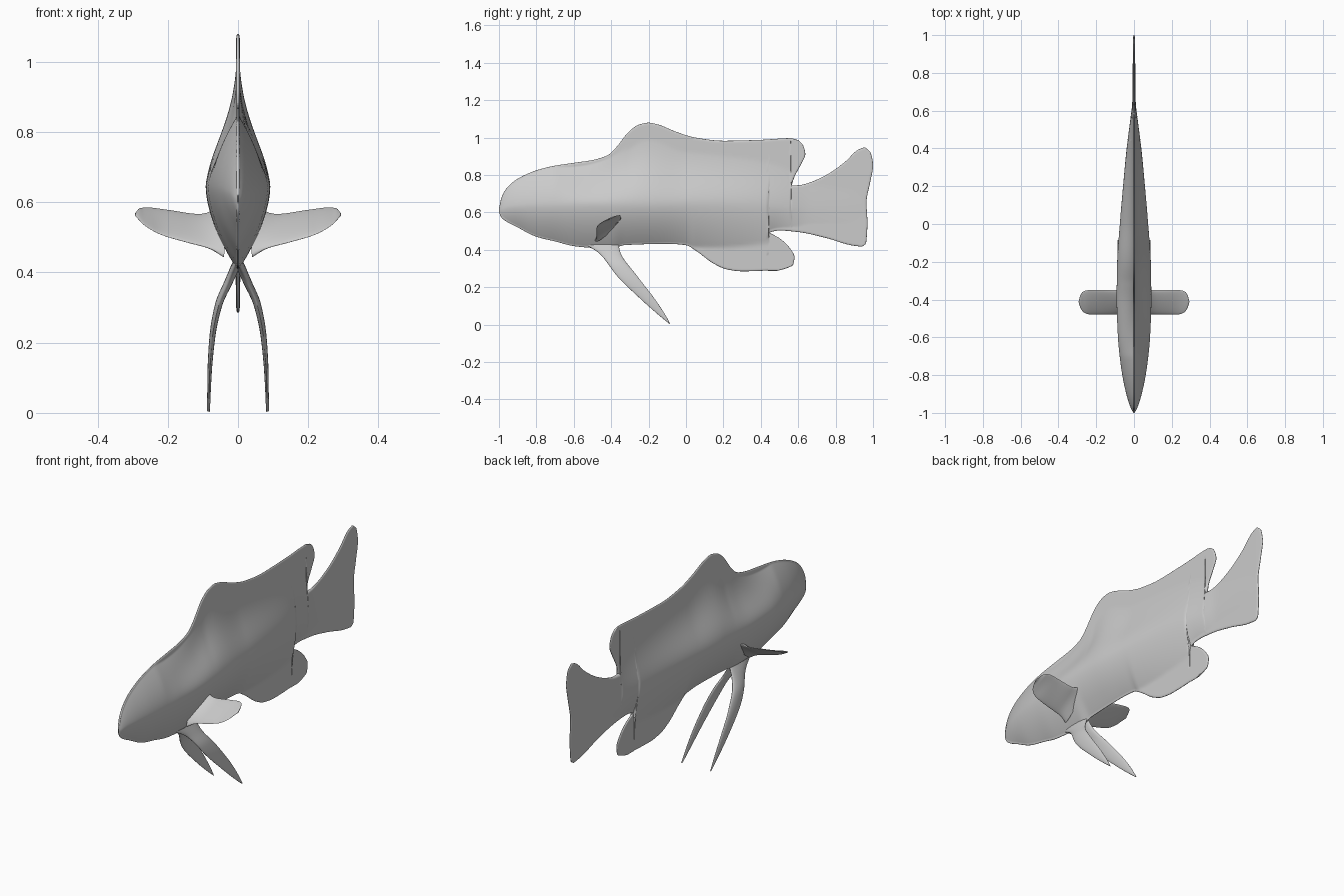
import bpy, bmesh, math
from mathutils import Vector

if "Cube" in bpy.data.objects:
    bpy.data.objects.remove(bpy.data.objects["Cube"])

grey = bpy.data.materials.new("plain_grey")
grey.diffuse_color = (0.6, 0.6, 0.6, 1)
grey.use_nodes = True
grey.node_tree.nodes["Principled BSDF"].inputs["Base Color"].default_value = grey.diffuse_color


def curve(*pts):
    """Smooth monotone curve through (x, value) points."""
    n = len(pts)
    d = [(pts[i + 1][1] - pts[i][1]) / (pts[i + 1][0] - pts[i][0]) for i in range(n - 1)]
    m = [d[0]] + [0 if a * b <= 0 else 2 * a * b / (a + b) for a, b in zip(d, d[1:])] + [d[-1]]

    def f(x):
        x = min(max(x, pts[0][0]), pts[-1][0])
        i = 0
        while i < n - 2 and x > pts[i + 1][0]:
            i += 1
        h = pts[i + 1][0] - pts[i][0]
        t = (x - pts[i][0]) / h
        return ((1 + 2 * t) * (1 - t) ** 2 * pts[i][1] + t * (1 - t) ** 2 * h * m[i]
                + t * t * (3 - 2 * t) * pts[i + 1][1] + t * t * (t - 1) * h * m[i + 1])
    return f


def sheet(name, point, half, ss, normal=(1, 0, 0), rows=36):
    """Two-sided skin: point(s, v) is the middle surface, half(s, v, p) its half thickness."""
    bm = bmesh.new()
    vs = [0.5 - 0.5 * math.cos(math.pi * j / rows) for j in range(rows + 1)]
    nrm = Vector(normal).normalized()
    for side in (1, -1):
        grid = []
        for s in ss:
            row = []
            for v in vs:
                p = Vector(point(s, v))
                row.append(bm.verts.new(p + nrm * side * half(s, v, p)))
            grid.append(row)
        for a, b in zip(grid, grid[1:]):
            for j in range(rows):
                q = (a[j], b[j], b[j + 1], a[j + 1])
                bm.faces.new(q if side > 0 else q[::-1])
    bmesh.ops.remove_doubles(bm, verts=bm.verts, dist=0.0002)
    bmesh.ops.recalc_face_normals(bm, faces=bm.faces)
    me = bpy.data.meshes.new(name)
    bm.to_mesh(me)
    bm.free()
    me.materials.append(grey)
    ob = bpy.data.objects.new(name, me)
    bpy.context.collection.objects.link(ob)
    bpy.context.view_layer.objects.active = ob
    ob.select_set(True)
    bpy.ops.object.shade_smooth_by_angle(angle=math.radians(50))
    ob.select_set(False)
    return ob


def steps(a, b, n):
    return [a + (b - a) * i / n for i in range(n + 1)]


def tip_steps(n):
    return [math.sin(math.pi / 2 * i / n) for i in range(n + 1)]


# Silhouette of the body with the front of the dorsal and anal fins
top = curve((-1, .62), (-.985, .685), (-.95, .74), (-.9, .78), (-.8, .825), (-.7, .85), (-.6, .865),
            (-.5, .88), (-.42, .905), (-.38, .94), (-.3, 1.037), (-.25, 1.07), (-.2, 1.08),
            (-.15, 1.07), (-.05, 1.03), (.05, 1.0), (.2, .983), (.4, .988), (.56, .997), (.563, .745),
            (.6, .745), (.65, .756), (.75, .80), (.85, .87), (.92, .935), (.96, .95))
bottom = curve((-1, .60), (-.985, .57), (-.9, .52), (-.8, .47), (-.7, .445), (-.6, .42), (-.5, .41),
               (-.4, .405), (-.33, .425), (-.1, .432), (0, .425), (.05, .397), (.15, .325), (.22, .295),
               (.3, .285), (.44, .29), (.443, .49), (.5, .503), (.6, .495), (.75, .463), (.88, .425),
               (.95, .415))
# Half width of the body, its widest height, and the root lines of the fins
width = curve((-1, .002), (-.985, .012), (-.95, .026), (-.9, .041), (-.8, .062), (-.7, .076), (-.6, .085),
              (-.4, .092), (-.2, .089), (0, .075), (.2, .058), (.4, .039), (.55, .02), (.65, .009),
              (.9, .006), (1, .004))
crest = curve((-1, .61), (-.95, .63), (-.8, .64), (0, .645), (.6, .625))
bell_mix = curve((-.7, 0), (-.3, 1))
core_top = curve((-1, .62), (-.4, .92), (-.2, 1.07), (0, 1.0), (.56, .99), (.7, .99))
core_bottom = curve((-.1, .41), (.2, .40), (.5, .42))


def girth(p):
    y, z = p.y, p.z
    c, m = crest(y), bell_mix(y)
    if z > c:
        hi = top(y) * (1 - m) + core_top(y) * m
        u = (z - c) / max(hi - c, .01)
        g = (1 - m) * max(0, 1 - u ** 1.7) + m * math.exp(-(u / .46) ** 1.9)
    else:
        lo = max(bottom(y), core_bottom(y)) if y > -.1 else bottom(y)
        u = (c - z) / max(c - lo, .01)
        g = max(0, 1 - u ** 1.7)
    return max(width(y) * g, min(.005, width(y)))


def rim(d, r=.012):
    return math.sqrt(max(0, 1 - (1 - min(1, d / r)) ** 2))


def body_point(s, v):
    return 0, s, bottom(s) + v * (top(s) - bottom(s))


def body_half(s, v, p):
    return girth(p) * rim(min(v, 1 - v) * (top(s) - bottom(s)))


ys = [-1 + .1 * (i / 12) ** 2 for i in range(12)] + steps(-.9, .44, 90) + [.443] + steps(.45, .56, 10) + [.563, .57]
sheet("body", body_point, body_half, ys, rows=56)


# Rear lobes: a fixed front line and a curved trailing edge
def lobe(name, y0, trail, lo, hi, n=20):
    def at(s, v):
        y = y0 + s * (trail(v) - y0)
        return 0, y, lo(y) + v * (hi(y) - lo(y))

    def half(s, v, p):
        d = min(min(v, 1 - v) * (hi(p.y) - lo(p.y)), (1 - s) * (trail(v) - y0))
        return girth(p) * rim(d)
    return sheet(name, at, half, tip_steps(n), rows=56)


lobe("tail_fin", .57, curve((0, .94), (.04, .963), (.25, .97), (.44, .965), (.65, .985), (.81, 1.0),
                            (.94, .988), (1, .955)), bottom, top, 30)
lobe("dorsal_fin_tip", .558, curve((0, .565), (.18, .58), (.46, .617), (.66, .638), (.82, .629), (.95, .603),
                                  (1, .565)), lambda y: .745, lambda y: .997)
lobe("anal_fin_tip", .438, curve((0, .49), (.07, .54), (.16, .573), (.36, .58), (.6, .555), (.86, .50),
                                (1, .448)), lambda y: .288, lambda y: .49)

# Pectoral fins: slanted paddles, lower edge in front
low = curve((.04, .445), (.08, .468), (.15, .487), (.22, .508), (.27, .537), (.293, .562))
high = curve((.04, .60), (.08, .572), (.11, .566), (.2, .578), (.26, .585), (.28, .583), (.293, .568))
front = curve((.04, -.485), (.08, -.478), (.24, -.478), (.27, -.465), (.285, -.44), (.293, -.415))
back = curve((.04, -.335), (.1, -.35), (.24, -.35), (.27, -.358), (.285, -.38), (.293, -.41))
root = curve((.04, .022), (.1, .010), (.2, .007), (.293, .003))
# Pelvic fins: long swept blades curving apart
lead = curve((0, -.53), (.1, -.465), (.4, -.365), (.7, -.235), (.9, -.14), (1, -.088))
rear = curve((0, -.36), (.1, -.35), (.4, -.262), (.7, -.165), (.9, -.108), (1, -.084))
spread = curve((0, 0), (.12, .022), (.28, .051), (.5, .069), (.75, .077), (1, .08))

for side, label in ((1, "right"), (-1, "left")):
    def pec(s, v):
        return side * s, front(s) + v * (back(s) - front(s)), low(s) + v * (high(s) - low(s))

    def pec_half(s, v, p):
        return root(s) * math.sqrt(max(0, 4 * v * (1 - v)))

    sheet("pectoral_fin_" + label, pec, pec_half, [.04 + .253 * t for t in tip_steps(24)],
          (-side * .15, -.62, .78), 16)

    def pel(s, v):
        y = lead(s) + v * (rear(s) - lead(s))
        z = .42 * (1 - s) + .004 + .02 * v * s * (1 - s)
        return side * (spread(s) + .004), y, z

    def pel_half(s, v, p):
        return (.013 - .009 * s) * math.sqrt(max(0, 4 * v * (1 - v)))

    sheet("pelvic_fin_" + label, pel, pel_half, steps(0, 1, 30), (1, 0, side * .3), 14)
